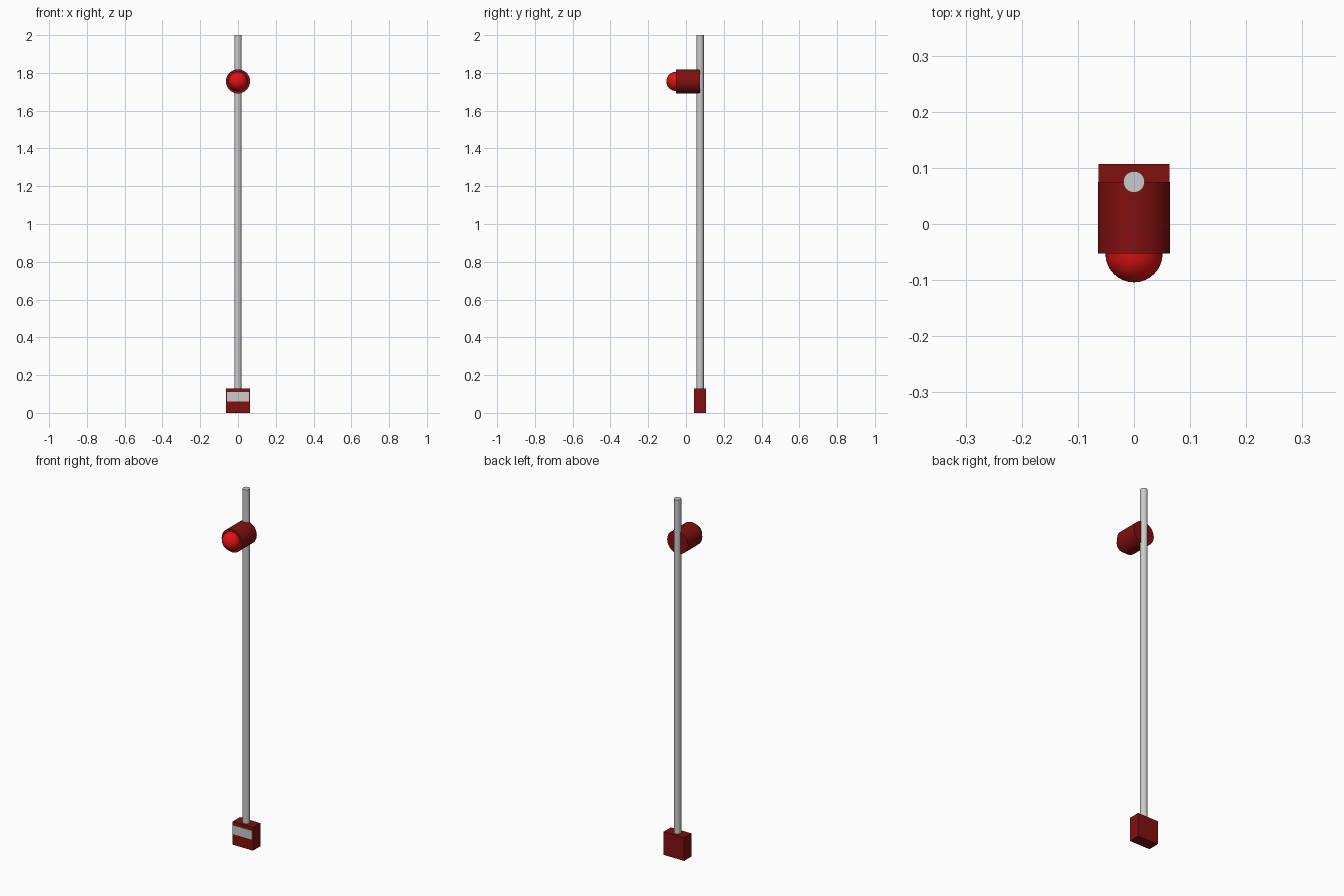
import bpy, bmesh, math
from mathutils import Matrix

if "Cube" in bpy.data.objects:
    bpy.data.objects.remove(bpy.data.objects["Cube"])

POST_Y = 0.075
LAMP_Z = 1.755


def material(name, rgb):
    m = bpy.data.materials.new(name)
    m.diffuse_color = (*rgb, 1)
    m.use_nodes = True
    m.node_tree.nodes["Principled BSDF"].inputs["Base Color"].default_value = m.diffuse_color
    return m


dark_red = material("dark_red", (0.22, 0.005, 0.005))
bright_red = material("bright_red", (0.72, 0.006, 0.006))


def finish(obj, name, mat=None, smooth=False):
    obj.name = name
    if mat:
        obj.data.materials.append(mat)
    if smooth:
        bpy.ops.object.shade_smooth_by_angle(angle=math.radians(35))
    return obj


def box(name, x, y, z, mat=None):
    bpy.ops.mesh.primitive_cube_add(size=1, location=[sum(r) / 2 for r in (x, y, z)])
    obj = bpy.context.object
    obj.data.transform(Matrix.Diagonal([r[1] - r[0] for r in (x, y, z)] + [1]))
    return finish(obj, name, mat)


def cylinder(name, radius, depth, location, rotation=(0, 0, 0), mat=None):
    bpy.ops.mesh.primitive_cylinder_add(vertices=32, radius=radius, depth=depth,
                                        location=location, rotation=rotation)
    return finish(bpy.context.object, name, mat, True)


# Base block with a pale panel on its front
box("base_block", (-0.063, 0.063), (0.043, 0.107), (0, 0.13), dark_red)
box("front_panel", (-0.059, 0.059), (0.0415, 0.046), (0.06, 0.11))

# Upright post, standing in the base block
cylinder("post", 0.019, 1.93, (0, POST_Y, 1.035))

# Lamp housing, reaching back to the middle of the post
cylinder("lamp_housing", 0.064, 0.128, (0, 0.011, LAMP_Z),
         (math.radians(90), 0, 0), dark_red)

# Domed lens: half a sphere facing forward
bpy.ops.mesh.primitive_uv_sphere_add(segments=32, ring_count=16, radius=0.051,
                                     location=(0, -0.053, LAMP_Z))
lens = bpy.context.object
bm = bmesh.new()
bm.from_mesh(lens.data)
bmesh.ops.rotate(bm, verts=bm.verts, matrix=Matrix.Rotation(math.radians(90), 3, 'X'))
bmesh.ops.delete(bm, geom=[v for v in bm.verts if v.co.y > 0.001], context='VERTS')
bm.to_mesh(lens.data)
bm.free()
finish(lens, "lens", bright_red, True)
